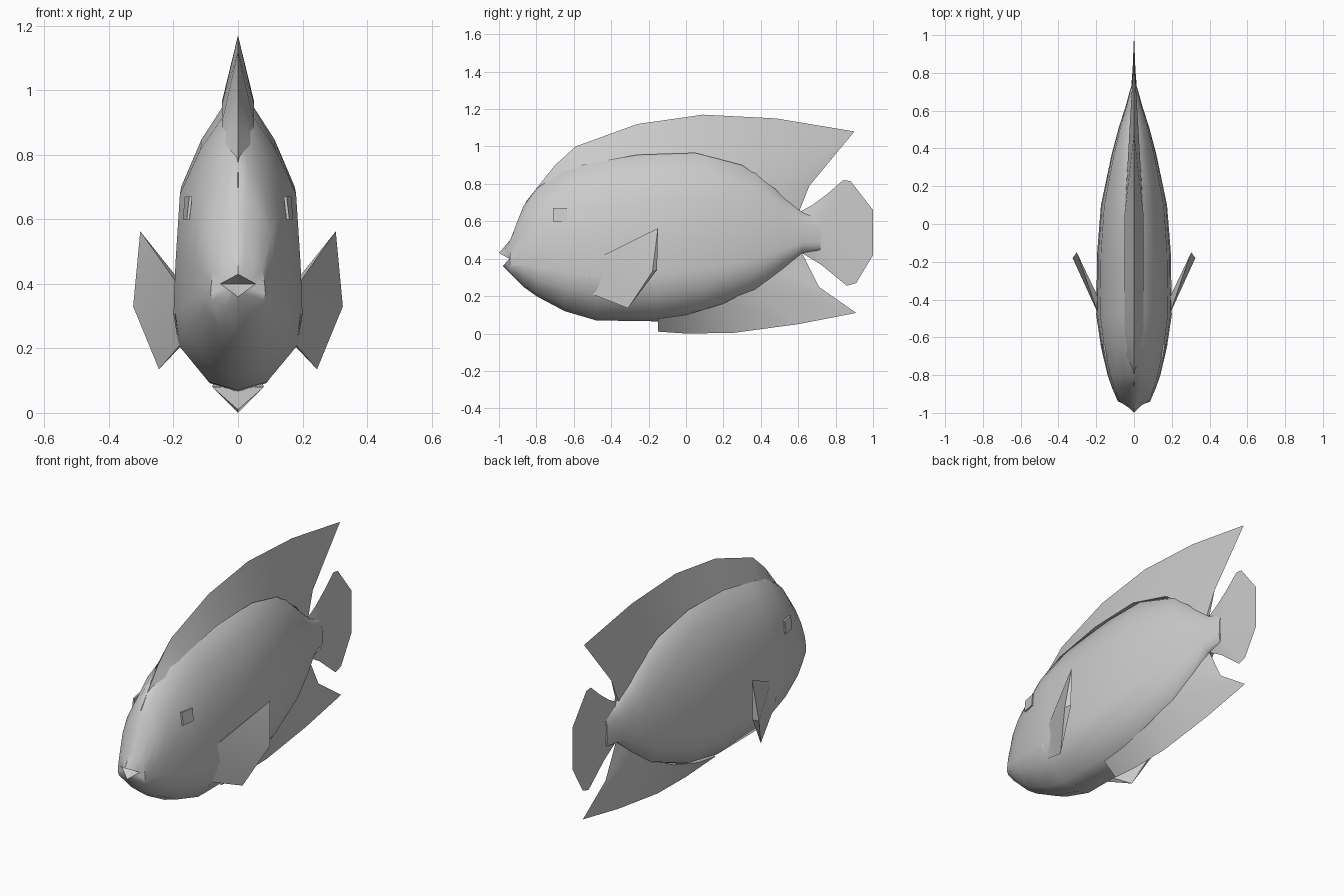
import bpy, bmesh, math
from mathutils import Vector

if "Cube" in bpy.data.objects:
    bpy.data.objects.remove(bpy.data.objects["Cube"])

grey = bpy.data.materials.new("plain grey")
grey.diffuse_color = (0.6, 0.6, 0.6, 1)
grey.use_nodes = True
grey.node_tree.nodes["Principled BSDF"].inputs["Base Color"].default_value = grey.diffuse_color


def finish(name, bm, angle=40):
    bmesh.ops.recalc_face_normals(bm, faces=bm.faces)
    me = bpy.data.meshes.new(name)
    bm.to_mesh(me)
    bm.free()
    me.materials.append(grey)
    ob = bpy.data.objects.new(name, me)
    bpy.context.collection.objects.link(ob)
    bpy.ops.object.select_all(action='DESELECT')
    ob.select_set(True)
    bpy.context.view_layer.objects.active = ob
    bpy.ops.object.shade_smooth_by_angle(angle=math.radians(angle))
    return ob


# Half cross-section: width fraction, height fraction, from belly to back
SECTION = [(0, 0), (.45, .03), (.92, .16), (1, .27), (.97, .45),
           (.9, .70), (.58, .86), (.25, .97), (0, 1)]
# Rings along the body: y, belly z, back z, half width
RINGS = [(-.94, .32, .50, .085), (-.87, .25, .68, .115), (-.80, .20, .775, .14),
         (-.65, .12, .89, .175), (-.48, .07, .94, .2), (-.15, .065, .975, .195),
         (.10, .11, .975, .175), (.37, .22, .88, .118), (.52, .34, .74, .078),
         (.62, .43, .65, .045), (.72, .44, .62, .018)]


def mirror_loop(half):
    return half + [Vector((-p.x, p.y, p.z)) for p in half[-2:0:-1]]


# Body: mouth ring followed by the lofted rings
low, corner, high = Vector((0, -.98, .36)), Vector((.055, -.945, .4)), Vector((0, -1, .43))
mouth = [low.lerp(corner, i / 4) if i <= 4 else corner.lerp(high, (i - 4) / 4) for i in range(9)]
loops = [mirror_loop(mouth)]
for y, zb, zt, w in RINGS:
    loops.append(mirror_loop([Vector((u * w, y, zb + v * (zt - zb))) for u, v in SECTION]))
bm = bmesh.new()
rows = [[bm.verts.new(p) for p in loop] for loop in loops]
n = len(rows[0])
for a, b in zip(rows, rows[1:]):
    for i in range(n):
        j = (i + 1) % n
        bm.faces.new((a[i], a[j], b[j], b[i]))
bm.faces.new(rows[-1])
throat = bm.verts.new((0, -.92, .4))
for i in range(n):
    bm.faces.new((rows[0][i], rows[0][(i + 1) % n], throat))
finish("body", bm)


# Fins: base points (y, z, half thickness) tapering to a sharp edge (y, z)
def wedge_fin(name, base, edge):
    bm = bmesh.new()
    left = [bm.verts.new((-t, y, z)) for y, z, t in base]
    right = [bm.verts.new((t, y, z)) for y, z, t in base]
    tip = [bm.verts.new((0, y, z)) for y, z in edge]
    for i in range(len(base) - 1):
        for side in (left, right):
            bm.faces.new((side[i], side[i + 1], tip[i + 1], tip[i]))
        bm.faces.new((left[i], left[i + 1], right[i + 1], right[i]))
    for i in (0, -1):
        bm.faces.new((left[i], right[i], tip[i]))
    finish(name, bm, 30)


wedge_fin("dorsal_fin",
          [(-.84, .69, .01), (-.70, .83, .04), (-.55, .90, .05), (-.26, .955, .05), (.05, .965, .05),
           (.30, .90, .035), (.48, .77, .025), (.60, .64, .01)],
          [(-.86, .70), (-.70, .90), (-.59, 1.0), (-.26, 1.12), (.09, 1.17),
           (.48, 1.15), (.90, 1.08), (.66, .79), ][:7] + [(.66, .79)])
wedge_fin("anal_fin",
          [(-.15, .08, .08), (0, .10, .075), (.20, .16, .065), (.35, .24, .045),
           (.48, .33, .028), (.56, .40, .016), (.62, .45, .006)],
          [(-.15, .01), (0, 0), (.25, .003), (.60, .05), (.91, .11), (.71, .25), (.62, .43)])
tail_edge = [(.60, .645), (.68, .69), (.76, .75), (.84, .82), (.88, .815), (1, .66),
             (1, .42), (.91, .27), (.86, .255), (.72, .37), (.62, .43)]
wedge_fin("tail_fin",
          [(.62 + .09 * math.sin(math.pi * i / 10), .62 - .016 * i, .012) for i in range(11)],
          tail_edge)

# Side fins: flat outer face with a thin wedge along the trailing edge
for name, s in (("right_side_fin", 1), ("left_side_fin", -1)):
    bm = bmesh.new()
    pts = [(.188, -.48, .40), (.303, -.15, .563), (.325, -.18, .33), (.245, -.31, .135),
           (.18, -.50, .21), (.195, -.52, .30), (.303, -.155, .34), (.165, -.44, .39), (.165, -.45, .22)]
    v = [bm.verts.new((s * x, y, z)) for x, y, z in pts]
    for f in ((0, 1, 2), (0, 2, 3), (0, 3, 4), (0, 4, 5), (1, 6, 2), (2, 6, 3),
              (7, 6, 1), (7, 8, 3, 6), (0, 7, 1), (4, 3, 8), (0, 5, 4, 8, 7)):
        bm.faces.new([v[i] for i in f])
    finish(name, bm, 20)

# Cheek plates: small squares lying on the sides of the head
for name, s in (("right_cheek_plate", 1), ("left_cheek_plate", -1)):
    bm = bmesh.new()
    corners = [(.146, -.71, .67), (.16, -.635, .67), (.166, -.635, .60), (.154, -.71, .60)]
    outer = [bm.verts.new((s * (x + .005), y, z)) for x, y, z in corners]
    inner = [bm.verts.new((s * (x - .004), y, z)) for x, y, z in corners]
    bm.faces.new(outer)
    bm.faces.new(inner)
    for i in range(4):
        j = (i + 1) % 4
        bm.faces.new((outer[i], outer[j], inner[j], inner[i]))
    finish(name, bm, 20)
